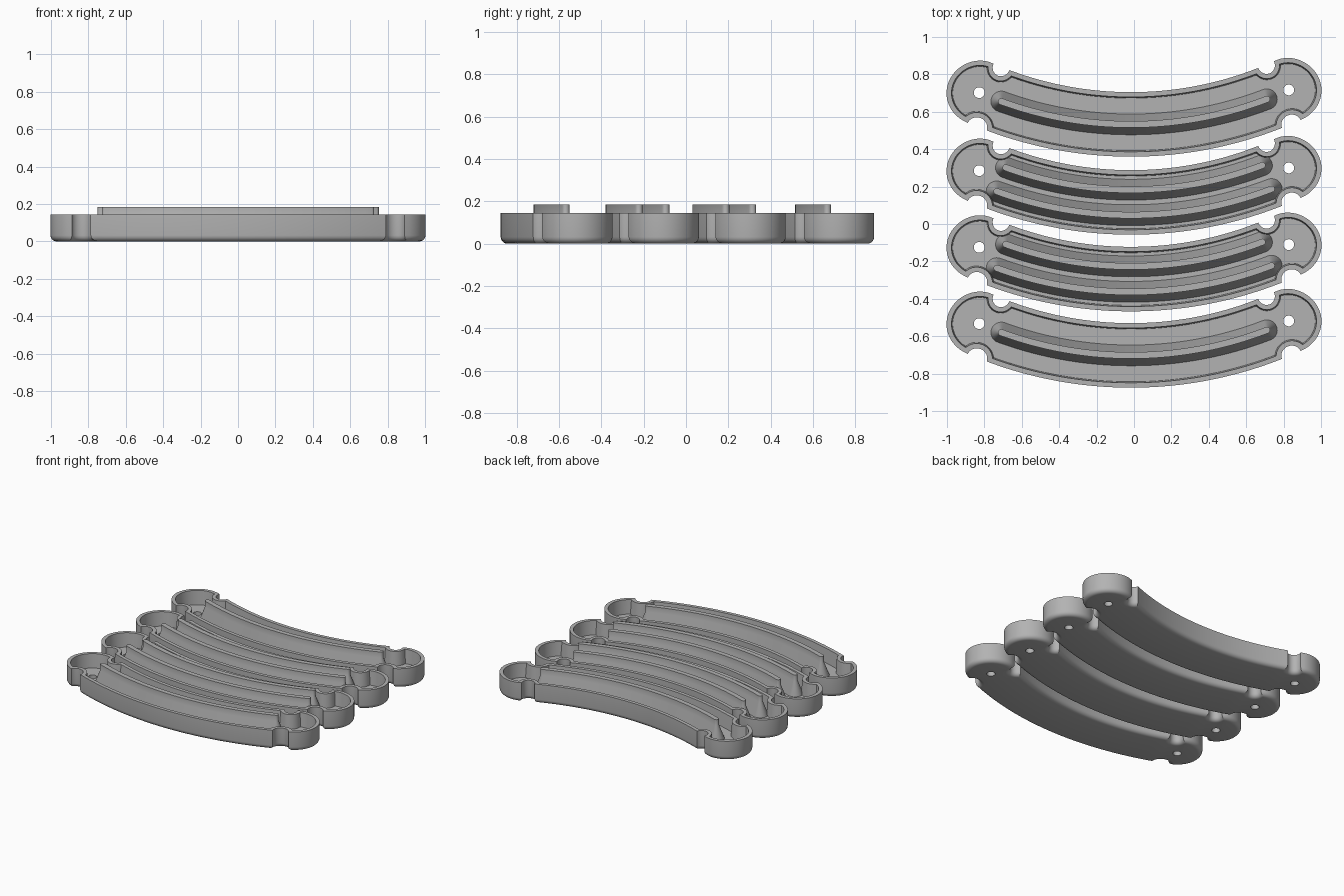
import bpy, bmesh, math
from mathutils import Matrix

if "Cube" in bpy.data.objects:
    bpy.data.objects.remove(bpy.data.objects["Cube"])

R_IN, HALF = 1.85, 0.1725          # inner edge radius, half width of a tray
R_MID = R_IN + HALF
CAP_S = R_MID * math.radians(24.15)  # arc length from the middle to an end cap
NOTCH_S, NOTCH_R = 0.794, 0.05
RIM_Z, FLOOR_Z, RIB_Z = 0.145, 0.04, 0.185

grey = bpy.data.materials.new("grey plastic")
grey.diffuse_color = (0.45, 0.45, 0.45, 1)
grey.use_nodes = True
grey.node_tree.nodes["Principled BSDF"].inputs["Base Color"].default_value = grey.diffuse_color


def bend(s, t, z):
    """Wrap straight strip coordinates around the tray's arc."""
    a, r = s / R_MID, R_MID - t
    return (r * math.sin(a), R_IN - r * math.cos(a), z)


def mirror_quarter(q):
    """q runs from s = 0 out to the tip at t = 0."""
    right = q + [(s, -t) for s, t in reversed(q[:-1])]
    left = [(-s, t) for s, t in reversed(right)]
    return right + left[1:-1]


def tray_outline(off):
    """Capsule with four edge notches, shrunk by off."""
    rc, rn = HALF - off, NOTCH_R + off

    def height(s):
        t = rc if s <= CAP_S else math.sqrt(max(rc * rc - (s - CAP_S) ** 2, 0))
        d = rn * rn - (s - NOTCH_S) ** 2
        return min(t, HALF - math.sqrt(d)) if d > 0 else t

    ss = [(NOTCH_S - rn) * i / 24 for i in range(24)]
    ss += [NOTCH_S - rn * math.cos(math.pi * i / 20) for i in range(21)]
    a0 = math.asin(max(0, (NOTCH_S + rn - CAP_S) / rc))
    ss += [CAP_S + rc * math.sin(a0 + (math.pi / 2 - a0) * i / 16) for i in range(1, 17)]
    q = [(s, height(s)) for s in ss]
    q[-1] = (CAP_S + rc, 0)
    return mirror_quarter(q)


def rib_outline(w):
    """Long slot shape of half width w."""
    end = 0.7255
    q = [(end * i / 24, w) for i in range(24)]
    q += [(end + w * math.sin(a), w * math.cos(a))
          for a in (math.pi / 2 * i / 8 for i in range(8))]
    return mirror_quarter(q + [(end + w, 0)])


def ring(bm, pts, z, shift=0):
    return [bm.verts.new(bend(s, t + shift, z)) for s, t in pts]


def bridge(bm, a, b):
    n = len(a)
    for i in range(n):
        j = (i + 1) % n
        bm.faces.new((a[i], a[j], b[j], b[i]))


def fill(bm, *loops):
    edges = []
    for lp in loops:
        for i, v in enumerate(lp):
            w = lp[(i + 1) % len(lp)]
            edges.append(bm.edges.get((v, w)) or bm.edges.new((v, w)))
    bmesh.ops.triangle_fill(bm, edges=edges, use_beauty=True)


def finish(bm, name, matrix):
    bmesh.ops.recalc_face_normals(bm, faces=bm.faces)
    me = bpy.data.meshes.new(name)
    bm.to_mesh(me)
    bm.free()
    me.materials.append(grey)
    ob = bpy.data.objects.new(name, me)
    bpy.context.collection.objects.link(ob)
    ob.matrix_world = matrix
    bpy.ops.object.select_all(action='DESELECT')
    ob.select_set(True)
    bpy.context.view_layer.objects.active = ob
    bpy.ops.object.shade_smooth_by_angle(angle=math.radians(30))


def make_tray(name, matrix):
    bm = bmesh.new()
    f = 0.032                       # rounded lower edge
    prof = []
    for i in range(6):
        a = math.pi / 2 * i / 5
        prof.append((f * (1 - math.sin(a)), f * (1 - math.cos(a))))
    prof += [(0, RIM_Z), (0.026, RIM_Z), (0.032, FLOOR_Z)]
    rings = [ring(bm, tray_outline(o), z) for o, z in prof]
    for a, b in zip(rings, rings[1:]):
        bridge(bm, a, b)
    # screw holes through the floor
    lower, upper = [], []
    for side in (-1, 1):
        circ = [(side * CAP_S + 0.029 * math.cos(k * math.pi / 12),
                 0.029 * math.sin(k * math.pi / 12)) for k in range(24)]
        lo, hi = ring(bm, circ, 0), ring(bm, circ, FLOOR_Z)
        bridge(bm, lo, hi)
        lower.append(lo)
        upper.append(hi)
    fill(bm, rings[0], *lower)
    fill(bm, rings[-1], *upper)
    finish(bm, name, matrix)


def make_rib(name, shift, matrix):
    bm = bmesh.new()
    prof = [(0.0555, FLOOR_Z - 0.005), (0.0555, FLOOR_Z), (0.0175, 0.14), (0.0175, RIB_Z)]
    rings = [ring(bm, rib_outline(w), z, shift) for w, z in prof]
    for a, b in zip(rings, rings[1:]):
        bridge(bm, a, b)
    fill(bm, rings[0])
    fill(bm, rings[-1])
    finish(bm, name, matrix)


# four trays: outer ones carry one rib, inner ones carry two
rows = [(-0.53, [0]), (-0.122, [-0.068, 0.068]), (0.288, [-0.068, 0.068]), (0.705, [0])]
for n, (y, shifts) in enumerate(rows, 1):
    m = Matrix.Translation((0, y, 0)) @ Matrix.Rotation(math.radians(0.5), 4, 'Z')
    make_tray(f"tray_{n}", m)
    for k, sh in enumerate(shifts, 1):
        make_rib(f"tray_{n}_rib_{k}", sh, m)
